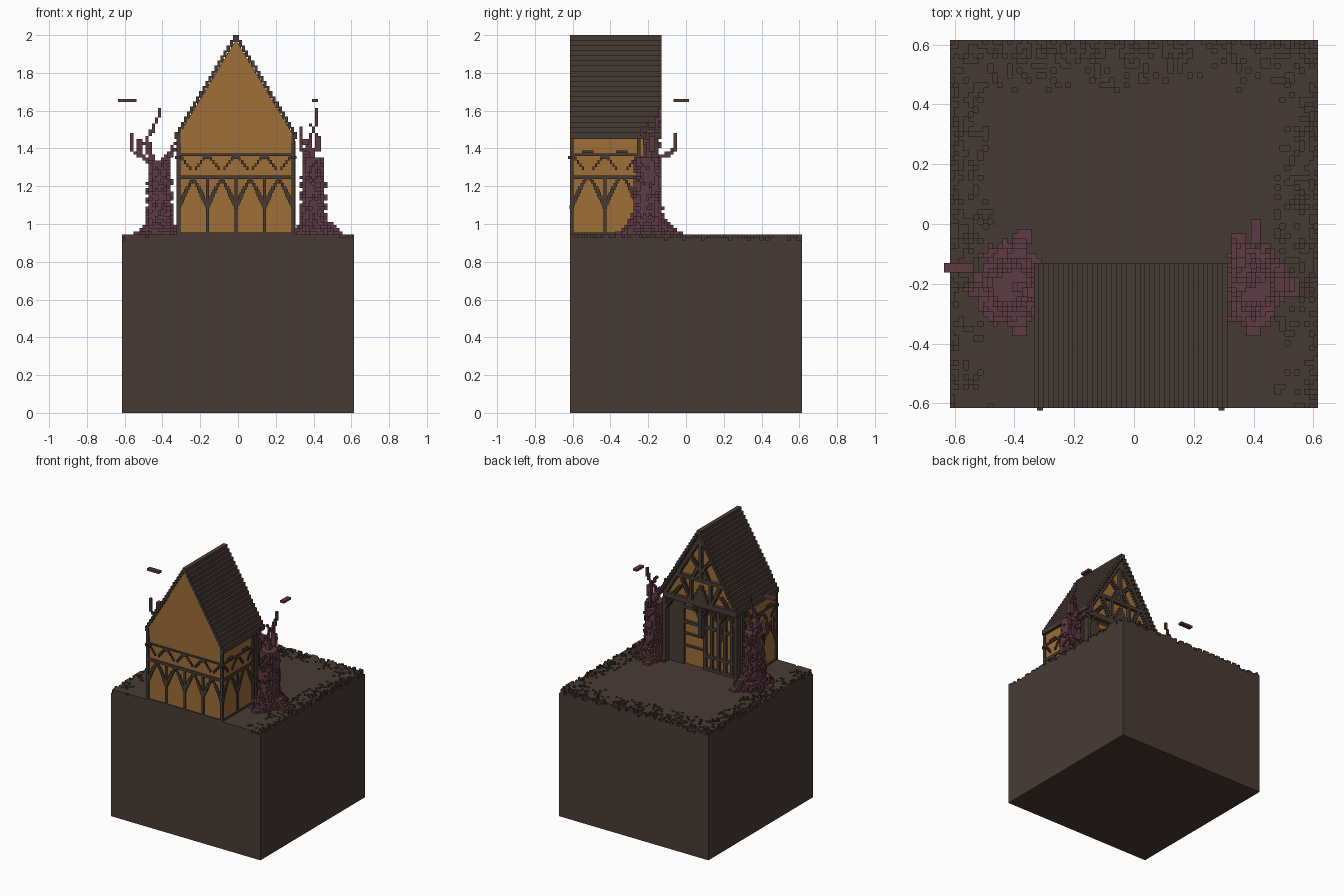
import bpy, bmesh, random

random.seed(4)
if "Cube" in bpy.data.objects:
    bpy.data.objects.remove(bpy.data.objects["Cube"], do_unlink=True)

V = 0.0163          # cube size of the block style
GROUND = 0.945      # height of the ground surface
CX = -0.011         # middle of the house


def material(name, rgb):
    m = bpy.data.materials.new(name)
    m.use_nodes = True
    m.diffuse_color = (*rgb, 1)
    m.node_tree.nodes["Principled BSDF"].inputs["Base Color"].default_value = (*rgb, 1)
    return m


DARK = material("dark brown", (0.064, 0.044, 0.036))
OCHRE = material("ochre plaster", (0.345, 0.157, 0.040))
PLUM = material("plum bark", (0.112, 0.042, 0.056))


def finish(name, bm, mat):
    me = bpy.data.meshes.new(name)
    bm.to_mesh(me)
    bm.free()
    me.materials.append(mat)
    ob = bpy.data.objects.new(name, me)
    bpy.context.collection.objects.link(ob)
    return ob


def box(bm, x0, x1, y0, y1, z0, z1):
    vs = bmesh.ops.create_cube(bm, size=1)["verts"]
    for v in vs:
        v.co = ((x0 + x1) / 2 + v.co.x * (x1 - x0),
                (y0 + y1) / 2 + v.co.y * (y1 - y0),
                (z0 + z1) / 2 + v.co.z * (z1 - z0))


def voxels(name, cells, mat):
    """Mesh only the exposed faces of a set of grid cells."""
    bm = bmesh.new()
    for c in cells:
        for axis in range(3):
            a, b = (axis + 1) % 3, (axis + 2) % 3
            for side in (0, 1):
                n = list(c)
                n[axis] += 2 * side - 1
                if tuple(n) in cells:
                    continue
                corners = []
                for da, db in ((0, 0), (1, 0), (1, 1), (0, 1)):
                    p = list(c)
                    p[axis] += side
                    p[a] += da
                    p[b] += db
                    corners.append((p[0] * V, p[1] * V, GROUND + p[2] * V))
                if not side:
                    corners.reverse()
                bm.faces.new([bm.verts.new(p) for p in corners])
    bmesh.ops.remove_doubles(bm, verts=bm.verts, dist=1e-5)
    return finish(name, bm, mat)


# Ground block with a solid middle and a crumbling rim
H = 0.615
bm = bmesh.new()
box(bm, -H, H, -H, H, 0, GROUND - 2 * V)
finish("ground_block", bm, DARK)
N = 38
IX, IY = 29, 25
bm = bmesh.new()
box(bm, -IX * V, IX * V, -H, IY * V, GROUND - 2 * V, GROUND)
finish("ground_surface", bm, DARK)
rim = set()
for i in range(-N, N):
    for j in range(-N, N):
        if -IX <= i < IX and j < IY:
            continue
        edge = min(i + N, N - 1 - i, N - 1 - j)     # cells from the nearest rim
        chance = 0.42 - 0.035 * edge
        if j < -10:
            chance *= 0.6
        drop = (random.random() < chance) + (edge < 2 and random.random() < 0.3)
        for k in range(-2, -drop):
            rim.add((i, j, k))
rim_ob = voxels("ground_rim", rim, DARK)
for v in rim_ob.data.vertices:
    v.co.x = max(-H, min(H, v.co.x))
    v.co.y = max(-H, min(H, v.co.y))

# House walls and gables
EAVE, TOP, HALF, STEPS = 1.46, 2.0, 0.324, 20
XL, XR = CX - 0.304, CX + 0.304
bm = bmesh.new()
box(bm, XL, XR, -0.607, -0.215, GROUND, EAVE)
finish("house_walls", bm, OCHRE)
bm = bmesh.new()
profile = [(XL, 1.43), (XR, 1.43), (XR, 1.47), (CX, 1.975), (XL, 1.47)]
face = bm.faces.new([bm.verts.new((x, -0.612, z)) for x, z in profile])
ext = bmesh.ops.extrude_face_region(bm, geom=[face])["geom"]
bmesh.ops.translate(bm, vec=(0, 0.437, 0),
                    verts=[g for g in ext if isinstance(g, bmesh.types.BMVert)])
bmesh.ops.recalc_face_normals(bm, faces=bm.faces)
finish("gable_block", bm, OCHRE)

# Stepped roof
w, rise = HALF / STEPS, (TOP - EAVE) / STEPS
bm = bmesh.new()
for i in range(STEPS):
    top = EAVE + rise * (i + 1)
    for s in (-1, 1):
        a, b = CX + s * (HALF - i * w), CX + s * (HALF - (i + 1) * w)
        box(bm, min(a, b), max(a, b), -H, -0.13, top - 0.036, top)
finish("roof", bm, DARK)

# Timber frame: each wall is (axis along the wall, near depth, far depth)
FRONT = ("x", -0.615, -0.60)
RIGHT = ("y", XL - 0.01, XL + 0.01)
LEFT = ("y", XR - 0.01, XR + 0.01)
BACK = ("x", -0.225, -0.195)
GABLE = ("x", -0.185, -0.15)
PORCH = ("x", -0.185, -0.145)


def plank(bm, wall, u0, u1, z0, z1):
    axis, d0, d1 = wall
    if axis == "x":
        box(bm, u0, u1, d0, d1, z0, z1)
    else:
        box(bm, d0, d1, u0, u1, z0, z1)


def brace(bm, wall, u0, z0, u1, z1, t=V):
    """Diagonal timber made of small blocks."""
    n = max(2, round(max(abs(u1 - u0), abs(z1 - z0)) / V))
    for k in range(n + 1):
        u, z = u0 + (u1 - u0) * k / n, z0 + (z1 - z0) * k / n
        plank(bm, wall, u - t / 2, u + t / 2, z - V * 0.6, z + V * 0.6)


def frame_wall(name, wall, posts):
    bm = bmesh.new()
    a, b = posts[0], posts[-1]
    for p in posts:
        plank(bm, wall, p - 0.008, p + 0.008, GROUND, 1.25)
        for s in (-1, 1):
            if not a <= p + s * 0.05 <= b:
                continue
            brace(bm, wall, p, 1.09, p + s * 0.045, 1.19, 0.022)
            brace(bm, wall, p + s * 0.045, 1.19, p + s * 0.076, 1.24)
            brace(bm, wall, p + s * 0.02, 1.345, p + s * 0.06, 1.295, 0.011)
        plank(bm, wall, p - 0.02, p + 0.02, 1.345, 1.36)
    plank(bm, wall, a, b, 1.237, 1.257)
    plank(bm, wall, a, b, 1.36, 1.372)
    plank(bm, wall, a, b, GROUND, GROUND + 0.01)
    for p in (a, b):
        plank(bm, wall, p - 0.009, p + 0.009, GROUND, 1.475)
    return finish(name, bm, DARK)


frame_wall("front_timbers", FRONT, [XL + 0.002 + 0.151 * k for k in range(5)])
for name, wall in (("right_timbers", RIGHT), ("left_timbers", LEFT)):
    frame_wall(name, wall, [-0.605, -0.43, -0.25])
    bm = bmesh.new()
    plank(bm, wall, -0.605, -0.2, 1.45, 1.465)
    for u in (-0.52, -0.34):
        plank(bm, wall, u - 0.03, u + 0.03, 1.375, 1.39)
    finish(name + "_upper", bm, DARK)

# Back gable: rafters, king post, collar beams, curved braces and loft window
bm = bmesh.new()
plank(bm, GABLE, XL, XR, 1.425, 1.465)
plank(bm, GABLE, CX - 0.012, CX + 0.012, 1.62, 1.94)
plank(bm, GABLE, CX - 0.19, CX + 0.19, 1.61, 1.635)
for s in (-1, 1):
    brace(bm, GABLE, CX + s * 0.29, 1.47, CX, 1.945, 0.034)
    brace(bm, GABLE, CX + s * 0.012, 1.70, CX + s * 0.09, 1.79, 0.022)
    brace(bm, GABLE, CX + s * 0.07, 1.62, CX + s * 0.03, 1.70, 0.022)
    brace(bm, GABLE, CX + s * 0.09, 1.46, CX + s * 0.16, 1.61, 0.024)
    brace(bm, GABLE, CX + s * 0.23, 1.46, CX + s * 0.17, 1.53, 0.02)
    plank(bm, GABLE, CX + s * 0.08 - 0.01, CX + s * 0.08 + 0.01, 1.46, 1.61)
for k in range(4):
    plank(bm, GABLE, CX - 0.06 + 0.015 * k, CX + 0.06 - 0.015 * k,
          1.46 + 0.03 * k, 1.49 + 0.03 * k)
finish("back_gable_timbers", bm, DARK)

# Back wall: posts, rails, door surround and dark side panel
bm = bmesh.new()
for u in (XL, -0.235, -0.18, -0.125, -0.07, -0.015, 0.165, XR):
    plank(bm, BACK, u - 0.011, u + 0.011, GROUND, 1.44)
for z in (GROUND, 1.04, 1.25, 1.36):
    plank(bm, BACK, XL, XR if z > 1.1 else -0.015, z, z + 0.02)
plank(bm, BACK, 0.17, XR, GROUND, 1.40)
for z in (1.08, 1.17):
    plank(bm, BACK, 0, 0.16, z, z + 0.01)
finish("back_wall_timbers", bm, DARK)
bm = bmesh.new()
for u in (XL + 0.01, -0.16, -0.01, XR - 0.01):
    plank(bm, PORCH, u - 0.012, u + 0.012, GROUND if abs(u) > 0.2 else 1.2, 1.43)
    for s in (-1, 1):
        if abs(u + s * 0.06 - CX) < 0.3:
            brace(bm, PORCH, u, 1.34, u + s * 0.055, 1.42)
finish("back_porch_posts", bm, DARK)


# Gnarled trees: a ragged tapering trunk with spreading roots and thin branches
def tree(name, cx, cy, top, roots, branches):
    cells = set()

    def cell(x, y, z):
        return (round(x / V - 0.5), round(y / V - 0.5), round((z - GROUND) / V))

    def stroke(p, q, r):
        n = int(max(abs(p[k] - q[k]) for k in range(3)) / V * 1.5) + 1
        for t in range(n + 1):
            c = [p[k] + (q[k] - p[k]) * t / n for k in range(3)]
            for dx in range(r):
                for dy in range(r):
                    cells.add(cell(c[0] + dx * V, c[1] + dy * V, c[2]))

    levels = int((top - GROUND) / V)
    for k in range(levels):
        f = k / levels
        rx = 0.072 + 0.045 * max(0, 1 - f * 8) - 0.014 * f
        ry = 0.085 + 0.060 * max(0, 1 - f * 5) - 0.020 * f
        for i in range(-9, 10):
            for j in range(-11, 12):
                d = (i * V / rx) ** 2 + (j * V / ry) ** 2
                if d < 1 + random.uniform(-0.35, 0.22):
                    cells.add(cell(cx + i * V, cy + j * V, GROUND + k * V))
    for x, y in roots:
        stroke((cx, cy, GROUND + 0.09), (x, y, GROUND), 3)
    for path in branches:
        for p, q in zip(path, path[1:]):
            stroke(p, q, 2 if p is path[0] else 1)
    voxels(name, cells, PLUM)


tree("right_tree", -0.412, -0.20, 1.345,
     [(-0.54, -0.24), (-0.40, -0.36), (-0.39, -0.06), (-0.48, -0.12)],
     [[(-0.46, -0.20, 1.31), (-0.53, -0.21, 1.36), (-0.565, -0.22, 1.39), (-0.57, -0.22, 1.47)],
      [(-0.53, -0.21, 1.36), (-0.53, -0.18, 1.43)],
      [(-0.46, -0.17, 1.33), (-0.49, -0.16, 1.42), (-0.45, -0.15, 1.50), (-0.41, -0.15, 1.59)],
      [(-0.40, -0.22, 1.33), (-0.35, -0.24, 1.38), (-0.34, -0.26, 1.41)],
      [(-0.62, -0.15, 1.65), (-0.57, -0.15, 1.65)]])
tree("left_tree", 0.395, -0.20, 1.36,
     [(0.52, -0.23), (0.38, -0.36), (0.33, -0.08), (0.44, -0.30)],
     [[(0.39, -0.20, 1.33), (0.37, -0.20, 1.41), (0.39, -0.17, 1.47), (0.42, -0.15, 1.53), (0.42, -0.14, 1.59)],
      [(0.37, -0.20, 1.38), (0.34, -0.22, 1.44), (0.34, -0.24, 1.50)],
      [(0.41, -0.18, 1.38), (0.42, -0.19, 1.45), (0.38, -0.20, 1.52)],
      [(0.36, -0.15, 1.34), (0.35, -0.09, 1.37), (0.34, -0.06, 1.39), (0.34, -0.06, 1.47)],
      [(0.40, -0.06, 1.65), (0.40, -0.01, 1.65)]])
